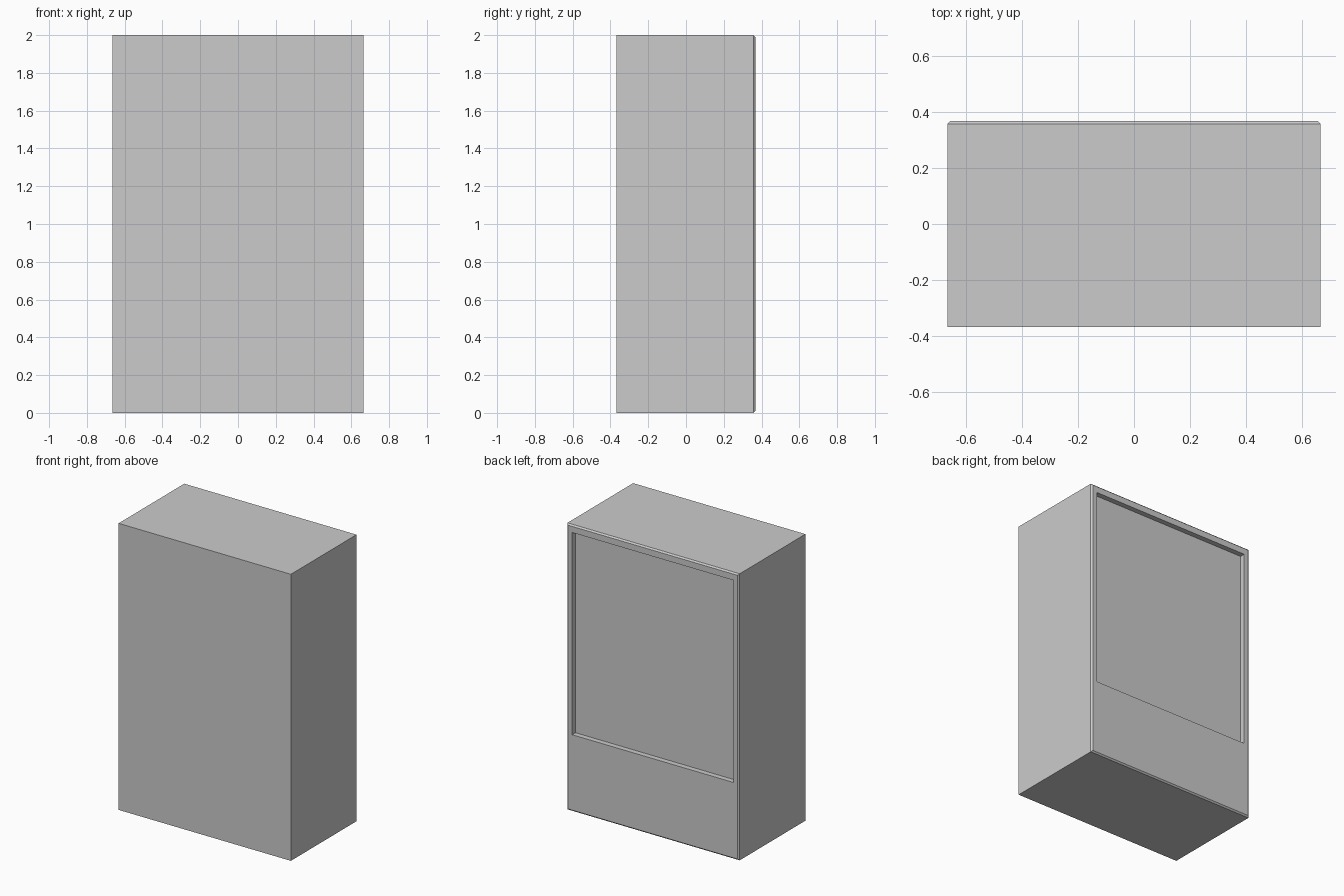
import bpy, bmesh
from mathutils import Vector

if "Cube" in bpy.data.objects:
    bpy.data.objects.remove(bpy.data.objects["Cube"])

# Overall size, back chamfer and recess
HALF_X, HALF_Y, HEIGHT = 0.665, 0.367, 2.0
CHAMFER = 0.01
RECESS_X, RECESS_LOW, RECESS_HIGH, RECESS_DEPTH = 0.622, 0.536, 1.947, 0.037

grey = bpy.data.materials.new("plain grey")
grey.diffuse_color = (0.6, 0.6, 0.6, 1.0)
grey.use_nodes = True
grey.node_tree.nodes["Principled BSDF"].inputs["Base Color"].default_value = grey.diffuse_color


def make_box(name, low, high, chamfer_back=0.0):
    low, high = Vector(low), Vector(high)
    bm = bmesh.new()
    bmesh.ops.create_cube(bm, size=1.0)
    for v in bm.verts:
        v.co = (low + high) / 2 + v.co * (high - low)
    if chamfer_back:
        edges = [e for e in bm.edges if all(v.co.y > high.y - 1e-4 for v in e.verts)]
        bmesh.ops.bevel(bm, geom=edges, offset=chamfer_back, segments=1,
                        profile=0.5, affect='EDGES')
    mesh = bpy.data.meshes.new(name)
    bm.to_mesh(mesh)
    bm.free()
    mesh.materials.append(grey)
    obj = bpy.data.objects.new(name, mesh)
    bpy.context.collection.objects.link(obj)
    return obj


# Cabinet block with a chamfered rim around its back
cabinet = make_box("cabinet", (-HALF_X, -HALF_Y, 0), (HALF_X, HALF_Y, HEIGHT), CHAMFER)

# Shallow rectangular recess in the back
cutter = make_box("recess_cutter",
                  (-RECESS_X, HALF_Y - RECESS_DEPTH, RECESS_LOW),
                  (RECESS_X, HALF_Y + 0.1, RECESS_HIGH))
cutter.hide_render = True
cutter.hide_viewport = True
cutter.display_type = 'WIRE'

cut = cabinet.modifiers.new("recess", 'BOOLEAN')
cut.operation = 'DIFFERENCE'
cut.solver = 'EXACT'
cut.object = cutter
